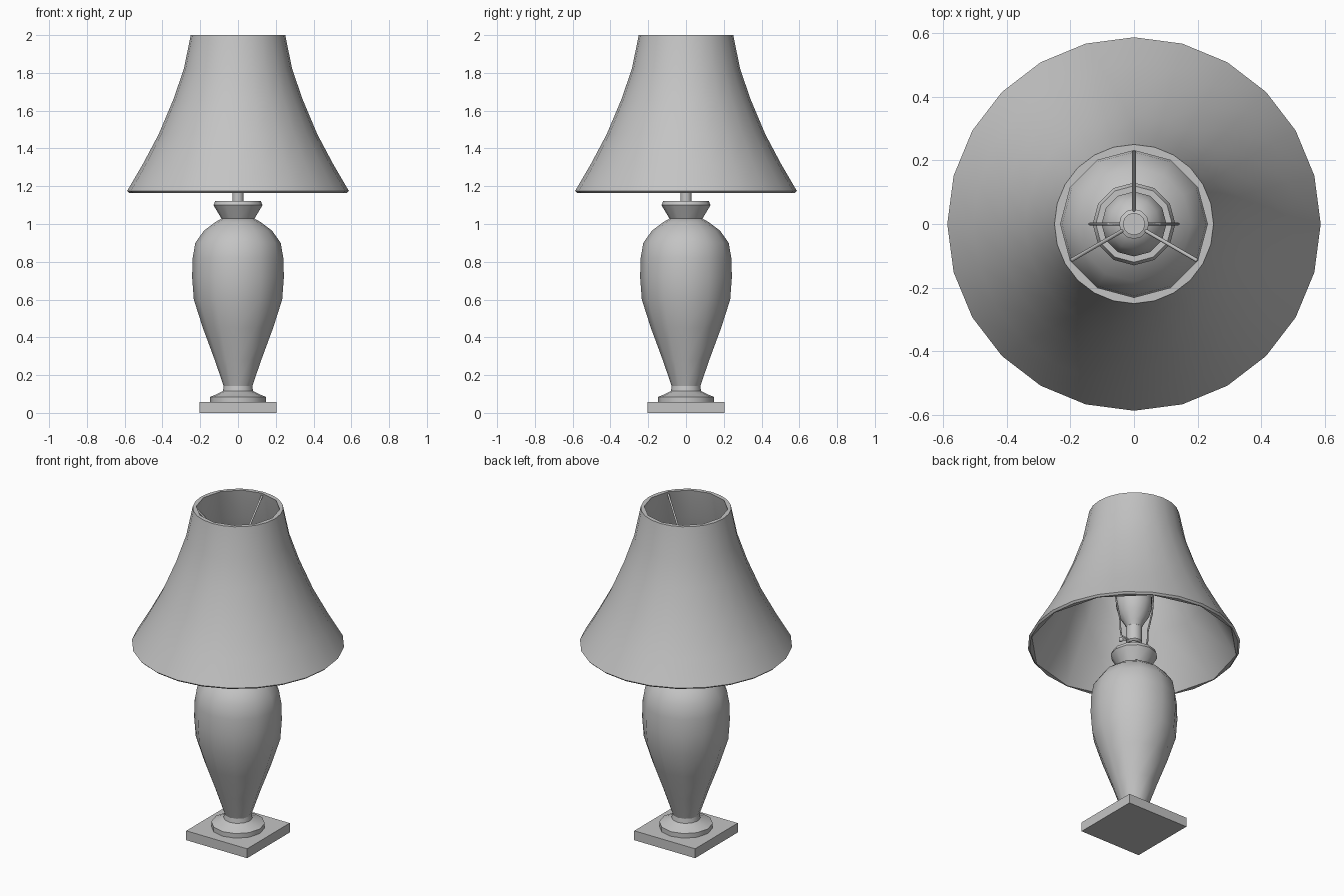
import bpy, bmesh, math
from mathutils import Vector

if "Cube" in bpy.data.objects:
    bpy.data.objects.remove(bpy.data.objects["Cube"])

grey = bpy.data.materials.new("plain grey")
grey.diffuse_color = (0.55, 0.55, 0.55, 1)
grey.use_nodes = True
grey.node_tree.nodes["Principled BSDF"].inputs["Base Color"].default_value = grey.diffuse_color


def finish(bm, name, smooth=40):
    bmesh.ops.recalc_face_normals(bm, faces=bm.faces)
    me = bpy.data.meshes.new(name)
    bm.to_mesh(me)
    bm.free()
    ob = bpy.data.objects.new(name, me)
    bpy.context.collection.objects.link(ob)
    me.materials.append(grey)
    if smooth:
        bpy.ops.object.select_all(action='DESELECT')
        bpy.context.view_layer.objects.active = ob
        ob.select_set(True)
        bpy.ops.object.shade_smooth_by_angle(angle=math.radians(smooth))
    return ob


def rings(bm, profile, sides):
    """Rings of vertices joined by quads, from (radius, z) points."""
    out = []
    for r, z in profile:
        out.append([bm.verts.new((r * math.cos(2 * math.pi * i / sides),
                                  r * math.sin(2 * math.pi * i / sides), z))
                    for i in range(sides)])
    for a, b in zip(out, out[1:]):
        for i in range(sides):
            j = (i + 1) % sides
            bm.faces.new((a[i], a[j], b[j], b[i]))
    return out


def lathe(name, profile, sides=12, smooth=40):
    bm = bmesh.new()
    rr = rings(bm, profile, sides)
    bm.faces.new(rr[0])
    bm.faces.new(rr[-1])
    return finish(bm, name, smooth)


def rod(name, points, radius, sides=6):
    """Round wire through the points."""
    cu = bpy.data.curves.new(name, 'CURVE')
    cu.dimensions = '3D'
    cu.bevel_depth = radius
    cu.bevel_resolution = 1
    cu.use_fill_caps = True
    sp = cu.splines.new('POLY')
    sp.points.add(len(points) - 1)
    for p, co in zip(sp.points, points):
        p.co = (*co, 1)
    ob = bpy.data.objects.new(name, cu)
    bpy.context.collection.objects.link(ob)
    cu.materials.append(grey)
    return ob


# square plinth
bm = bmesh.new()
bmesh.ops.create_cube(bm, size=1)
for v in bm.verts:
    v.co = Vector((v.co.x * 0.41, v.co.y * 0.41, (v.co.z + 0.5) * 0.057))
finish(bm, "plinth", 0)

# foot, urn body and collar
lathe("foot", [(0.148, 0.055), (0.148, 0.085), (0.11, 0.1), (0.08, 0.115), (0.075, 0.145)])
lathe("urn_body", [(0.075, 0.14), (0.125, 0.285), (0.186, 0.45), (0.234, 0.6), (0.243, 0.72),
                   (0.24, 0.82), (0.226, 0.9), (0.18, 0.965), (0.12, 1.01), (0.085, 1.03)])
lathe("collar", [(0.085, 1.025), (0.13, 1.1), (0.12, 1.122)])

# stem, socket and bulb
lathe("stem", [(0.03, 1.11), (0.03, 1.19)])
lathe("socket", [(0.035, 1.18), (0.045, 1.19), (0.045, 1.28), (0.04, 1.285)])
lathe("bulb", [(0.04, 1.28), (0.055, 1.31), (0.085, 1.36), (0.102, 1.42), (0.102, 1.47),
               (0.08, 1.52), (0.04, 1.55), (0.01, 1.555)])
rod("switch_stalk", [(0, 0, 1.21), (0.05, -0.05, 1.21)], 0.006)
rod("switch_knob", [(0.045, -0.045, 1.21), (0.058, -0.058, 1.21)], 0.012)

# wire harp around the bulb
half = [(0.03, 1.19), (0.09, 1.2), (0.098, 1.24), (0.1, 1.3), (0.13, 1.42),
        (0.138, 1.52), (0.12, 1.63), (0.08, 1.72), (0.03, 1.765)]
for side, s in (("left", -1), ("right", 1)):
    rod("harp_" + side, [(s * x, 0, z) for x, z in half], 0.005)

# hub and three spokes holding the shade
lathe("hub", [(0.047, 1.76), (0.047, 1.775), (0.035, 1.78), (0.035, 1.795)])
for k in range(3):
    a = math.radians(90 + 120 * k)
    c, s = math.cos(a), math.sin(a)
    rod(f"spoke_{k + 1}", [(0.04 * c, 0.04 * s, 1.77), (0.232 * c, 0.232 * s, 1.985)], 0.006)

# bell shade: 24-sided outside, 12-sided lining, joined at both rims
bm = bmesh.new()
outer = rings(bm, [(0.577, 1.165), (0.587, 1.175), (0.505, 1.315), (0.42, 1.475),
                   (0.342, 1.66), (0.287, 1.82), (0.25, 2.0)], 24)
inner = rings(bm, [(0.572, 1.165), (0.40, 1.475), (0.322, 1.66), (0.267, 1.82), (0.231, 2.0)], 12)
for o, n in ((outer[0], inner[0]), (outer[-1], inner[-1])):
    for i in range(12):
        j = (i + 1) % 12
        bm.faces.new((n[i], o[2 * i], o[2 * i + 1]))
        bm.faces.new((n[i], o[2 * i + 1], n[j]))
        bm.faces.new((n[j], o[2 * i + 1], o[2 * j]))
finish(bm, "lampshade", 40)
